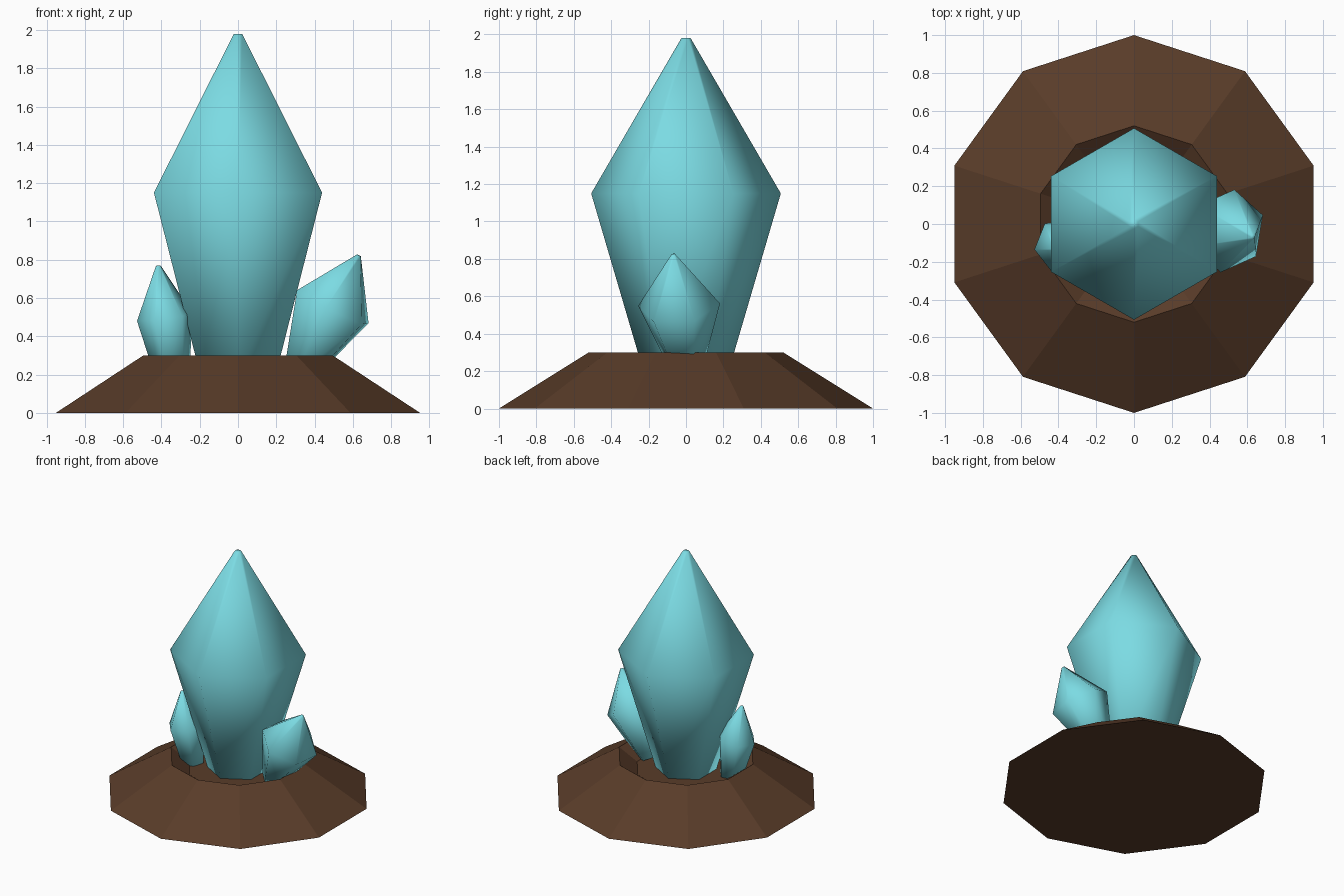
import bpy, bmesh, math
from mathutils import Vector

cube = bpy.data.objects.get("Cube")
if cube:
    bpy.data.objects.remove(cube, do_unlink=True)


def material(name, rgb):
    m = bpy.data.materials.new(name)
    m.use_nodes = True
    color = (*rgb, 1)
    m.diffuse_color = color
    m.node_tree.nodes["Principled BSDF"].inputs["Base Color"].default_value = color
    return m


def lathe(name, sides, phase, profile, mat, smooth):
    """Closed solid of stacked polygon rings, given as (radius, height)."""
    bm = bmesh.new()
    rings = []
    for radius, height in profile:
        angles = [math.radians(phase) + math.tau * i / sides for i in range(sides)]
        rings.append([bm.verts.new((radius * math.cos(a), radius * math.sin(a), height))
                      for a in angles])
    for low, high in zip(rings, rings[1:]):
        for i in range(sides):
            j = (i + 1) % sides
            bm.faces.new((low[i], low[j], high[j], high[i]))
    bm.faces.new(rings[0][::-1])
    bm.faces.new(rings[-1])
    bmesh.ops.recalc_face_normals(bm, faces=bm.faces)
    for f in bm.faces:
        f.smooth = smooth
    mesh = bpy.data.meshes.new(name)
    bm.to_mesh(mesh)
    bm.free()
    mesh.materials.append(mat)
    obj = bpy.data.objects.new(name, mesh)
    bpy.context.collection.objects.link(obj)
    return obj


def crystal(name, waist, axis, phase, profile):
    """Six-sided crystal whose waist centre and lean are given."""
    obj = lathe(name, 6, phase, profile, crystal_blue, True)
    obj.rotation_mode = 'QUATERNION'
    obj.rotation_quaternion = Vector((0, 0, 1)).rotation_difference(Vector(axis))
    obj.location = waist
    return obj


crystal_blue = material("crystal_blue", (0.2, 0.71, 0.77))
earth_brown = material("earth_brown", (0.10, 0.045, 0.022))

# Ten-sided mound with a shallow pit in the top
lathe("mound", 10, 90, [(1, 0), (0.52, 0.3), (0.38, 0.2)], earth_brown, False)

# Upright main crystal
crystal("main_crystal", (0, 0, 1.15), (0, 0, 1), 90,
        [(0.228, -0.95), (0.507, 0), (0.025, 0.83)])

# Leaning side crystals
crystal("left_crystal", (0.495, -0.037, 0.555), (0.135, -0.03, 0.265), 21,
        [(0.085, -0.4), (0.222, 0), (0.012, 0.302)])
crystal("right_crystal", (-0.382, -0.115, 0.5), (-0.035, -0.015, 0.27), 8,
        [(0.09, -0.31), (0.148, 0), (0.012, 0.272)])
